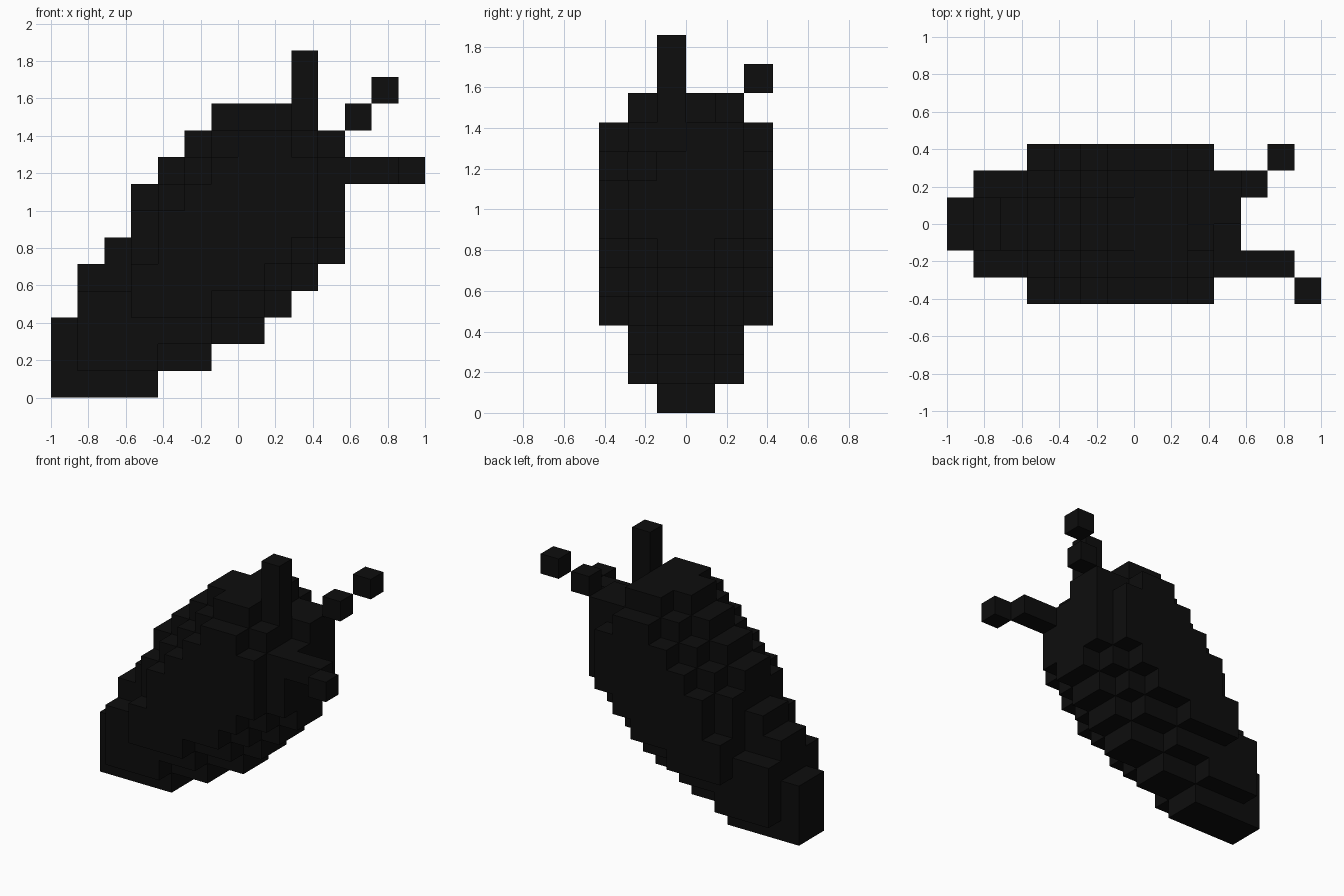
import bpy, bmesh
from mathutils import Vector

if "Cube" in bpy.data.objects:
    bpy.data.objects.remove(bpy.data.objects["Cube"])

U = 1 / 7  # cube size

black = bpy.data.materials.new("near_black")
black.diffuse_color = (0.004, 0.004, 0.004, 1)
black.use_nodes = True
black.node_tree.nodes["Principled BSDF"].inputs["Base Color"].default_value = black.diffuse_color


def voxel_object(name, cells):
    """Blocky mesh made only of the exposed cube faces of a cell set."""
    bm = bmesh.new()
    for c in cells:
        for axis in range(3):
            for side in (0, 1):
                n = list(c)
                n[axis] += 1 if side else -1
                if tuple(n) in cells:
                    continue
                a, b = (axis + 1) % 3, (axis + 2) % 3
                quad = [(0, 0), (1, 0), (1, 1), (0, 1)]
                if not side:
                    quad.reverse()
                verts = []
                for p, q in quad:
                    v = list(c)
                    v[axis] += side
                    v[a] += p
                    v[b] += q
                    verts.append(bm.verts.new(Vector((v[0] - 7, v[1] - 3, v[2])) * U))
                bm.faces.new(verts)
    bmesh.ops.remove_doubles(bm, verts=bm.verts, dist=1e-4)
    mesh = bpy.data.meshes.new(name)
    bm.to_mesh(mesh)
    bm.free()
    mesh.materials.append(black)
    obj = bpy.data.objects.new(name, mesh)
    bpy.context.collection.objects.link(obj)
    return obj


# leaning body: first layer, then (first, last) column per layer, mirrored in y
slices = {
    2: (0, [(0, 3), (0, 5), (0, 7), (1, 8), (1, 9), (2, 10), (3, 10), (3, 10),
            (4, 10), (5, 9), (6, 8)]),
    1: (1, [(1, 3), (1, 5), (1, 7), (3, 8), (3, 9), (3, 10), (4, 10), (5, 10),
            (6, 9), (7, 8)]),
    0: (3, [(3, 5), (3, 7), (4, 8), (4, 9), (5, 9), (6, 9), (7, 8)]),
}
body = set()
for j, (start, spans) in slices.items():
    for k, (lo, hi) in enumerate(spans, start):
        for i in range(lo, hi + 1):
            body |= {(i, j, k), (i, 5 - j, k)}
body |= {(10, 3, 9), (10, 4, 9)}  # root of the rear prong
voxel_object("body", body)

# prongs at the upper end
voxel_object("upright_prong", {(9, 2, k) for k in (10, 11, 12)})
voxel_object("rear_prong", {(11, 4, 10), (12, 5, 11)})
voxel_object("front_prong", {(11, 1, 8), (12, 1, 8), (13, 0, 8)})
